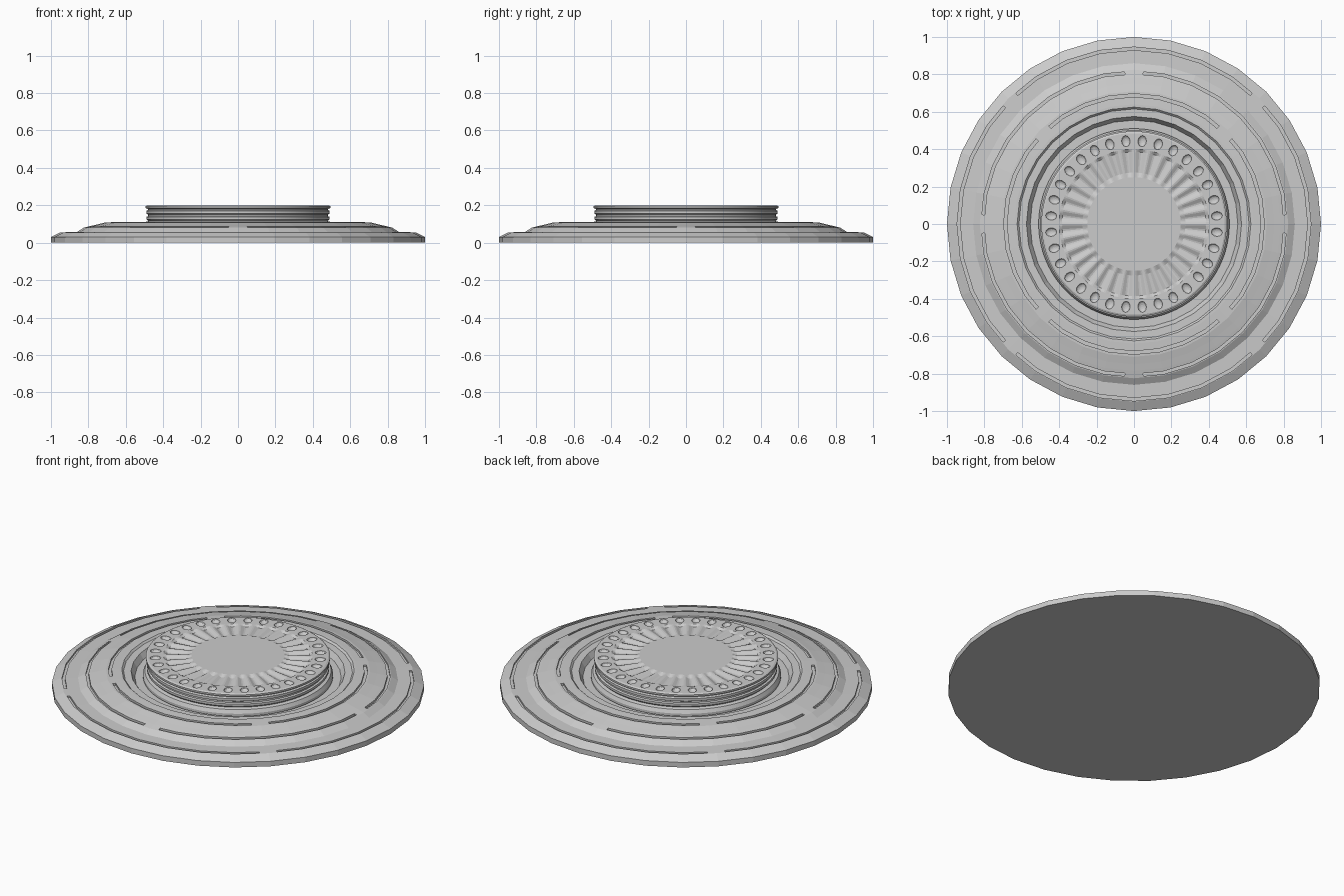
import bpy, bmesh
from math import sin, cos, pi, radians

if "Cube" in bpy.data.objects:
    bpy.data.objects.remove(bpy.data.objects["Cube"])


def lathe(name, profile, n, zoff=None):
    """Revolve (r, z) points into a closed solid; zoff(r, angle) adds relief."""
    bm = bmesh.new()
    rings = []
    for i, (r, z) in enumerate(profile):
        ring = []
        for k in range(n):
            a = 2 * pi * k / n
            dz = zoff(i, a) if zoff else 0
            ring.append(bm.verts.new((r * cos(a), r * sin(a), z + dz)))
        rings.append(ring)
    for lo, hi in zip(rings, rings[1:]):
        for k in range(n):
            j = (k + 1) % n
            bm.faces.new((lo[k], lo[j], hi[j], hi[k]))
    bm.faces.new(rings[0][::-1])
    bm.faces.new(rings[-1])
    return finish(name, bm)


def finish(name, bm):
    bmesh.ops.recalc_face_normals(bm, faces=bm.faces[:])
    me = bpy.data.meshes.new(name)
    bm.to_mesh(me)
    bm.free()
    ob = bpy.data.objects.new(name, me)
    bpy.context.collection.objects.link(ob)
    return ob


def add_arc(bm, r0, r1, z0, z1, start, end):
    """Curved bar whose facets line up with the 32-sided base."""
    step = 11.25
    angs = [start] + [k * step for k in range(-32, 64)
                      if start + .1 < k * step < end - .1] + [end]
    sects = []
    for a in angs:
        f = cos(radians(step / 2)) / cos(radians(a % step - step / 2))
        c, s = cos(radians(a)) * f, sin(radians(a)) * f
        sects.append([bm.verts.new((r * c, r * s, z)) for r, z in
                      ((r0, z0), (r1, z0), (r1, z1), (r0, z1))])
    for p, q in zip(sects, sects[1:]):
        for i in range(4):
            j = (i + 1) % 4
            bm.faces.new((p[i], p[j], q[j], q[i]))
    bm.faces.new(sects[0][::-1])
    bm.faces.new(sects[-1])


def cut(ob, cutter):
    m = ob.modifiers.new("cut", 'BOOLEAN')
    m.operation = 'DIFFERENCE'
    m.solver = 'EXACT'
    m.object = cutter
    cutter.hide_render = True
    cutter.hide_set(True)


# Stepped 32-sided base with a trench around the neck
base = lathe("base", [
    (1, 0), (1, .03), (.95, .055), (.86, .058), (.825, .08), (.785, .09),
    (.75, .098), (.71, .108), (.64, .112), (.625, .112), (.615, .102),
    (.575, .102), (.555, .07), (.48, .07)], 32)

# Interrupted slots in three rings
bm = bmesh.new()
for r0, r1, floor, offset, gap in ((.93, .946, .045, 45, 2.9),
                                   (.803, .818, .072, 0, 3.5),
                                   (.68, .697, .098, 45, 4)):
    for q in range(4):
        a = offset + 90 * q
        add_arc(bm, r0, r1, floor, .2, a + gap, a + 90 - gap)
cut(base, finish("slot_cutter", bm))


# Ridged neck carrying a fluted dial top
def flutes(i, a):
    return -.012 * (.5 - .5 * cos(32 * a)) if i in FLUTED else 0


neck_profile = [(.49, .07), (.51, .075), (.51, .09), (.50, .11), (.48, .115),
                (.49, .125), (.49, .138), (.48, .142), (.48, .15), (.49, .155),
                (.49, .17), (.48, .175), (.48, .18), (.495, .185), (.495, .195),
                (.485, .2), (.40, .2), (.385, .2), (.275, .2), (.25, .2)]
FLUTED = (17, 18)
dial = lathe("neck_and_dial", neck_profile, 256, flutes)

# Ring of egg-shaped dimples
bm = bmesh.new()
for k in range(32):
    a = 2 * pi * (k + .5) / 32
    new = bmesh.ops.create_uvsphere(bm, u_segments=12, v_segments=8, radius=1)
    for v in new["verts"]:
        x, y, z = .445 + v.co.x * .03, v.co.y * .023, .2 + v.co.z * .015
        v.co = (x * cos(a) - y * sin(a), x * sin(a) + y * cos(a), z)
cut(dial, finish("dimple_cutter", bm))
